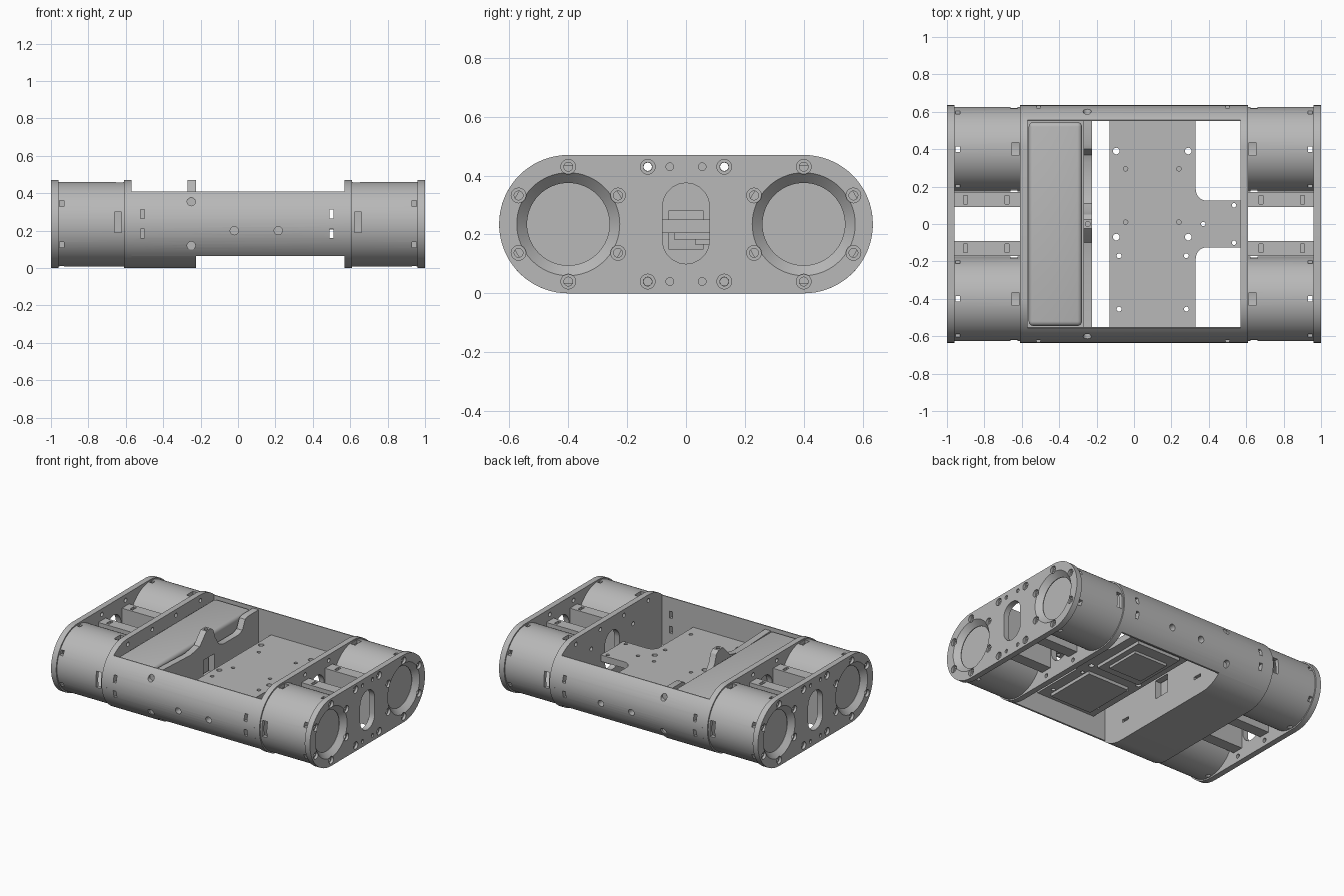
import bpy, bmesh, math
from mathutils import Vector

cube = bpy.data.objects.get("Cube")
if cube:
    bpy.data.objects.remove(cube, do_unlink=True)

GREY = (0.48, 0.48, 0.48, 1)
mat = bpy.data.materials.new("plain grey")
mat.use_nodes = True
mat.diffuse_color = GREY
bsdf = mat.node_tree.nodes["Principled BSDF"]
bsdf.inputs["Base Color"].default_value = GREY
bsdf.inputs["Roughness"].default_value = 0.6

R = 0.235      # radius of the rounded ends, also the height of their centre
CY = 0.4       # distance of the rounded ends' centres from the middle
parts = []


# ---- helpers ----
def to_axis(axis, u, v, w):
    return {"x": Vector((w, u, v)), "y": Vector((u, w, v)), "z": Vector((u, v, w))}[axis]


def prism(bm, axis, pts, a, b, end_pts=None):
    """Extrude a 2D outline along an axis, optionally to a different end outline."""
    low = [bm.verts.new(to_axis(axis, u, v, a)) for u, v in pts]
    high = [bm.verts.new(to_axis(axis, u, v, b)) for u, v in end_pts or pts]
    faces = [bm.faces.new(low), bm.faces.new(high)]
    n = len(pts)
    for i in range(n):
        j = (i + 1) % n
        faces.append(bm.faces.new((low[i], low[j], high[j], high[i])))
    bmesh.ops.recalc_face_normals(bm, faces=faces)


def circle(u, v, r, n=24):
    return [(u + r * math.cos(2 * math.pi * i / n), v + r * math.sin(2 * math.pi * i / n))
            for i in range(n)]


def rect(u0, u1, v0, v1):
    return [(u0, v0), (u1, v0), (u1, v1), (u0, v1)]


def side_arc(z0, z1, n=20):
    """Points up the curved outer side between two heights."""
    a0, a1 = (math.asin(max(-1, min(1, (z - R) / R))) for z in (z0, z1))
    return [(CY + R * math.cos(a0 + (a1 - a0) * i / n),
             R + R * math.sin(a0 + (a1 - a0) * i / n)) for i in range(n + 1)]


def two_sided(half):
    return half + [(-y, z) for y, z in reversed(half)]


def window(w, z0, z1, n=10):
    """Upright opening with round ends."""
    top = [(w * math.cos(math.pi * i / n), z1 - w + w * math.sin(math.pi * i / n))
           for i in range(n + 1)]
    return top + [(-y, z0 + z1 - z) for y, z in top]


def make(name, bm):
    mesh = bpy.data.meshes.new(name)
    bm.to_mesh(mesh)
    bm.free()
    mesh.materials.append(mat)
    obj = bpy.data.objects.new(name, mesh)
    bpy.context.collection.objects.link(obj)
    parts.append(obj)
    return obj


def apply_mod(obj, mod):
    with bpy.context.temp_override(object=obj, active_object=obj, selected_objects=[obj]):
        bpy.ops.object.modifier_apply(modifier=mod.name)


def cut(obj, bm):
    cutter = make("cutter", bm)
    parts.remove(cutter)
    cutter.hide_render = True
    mod = obj.modifiers.new("cut", "BOOLEAN")
    mod.operation, mod.solver, mod.object = "DIFFERENCE", "EXACT", cutter
    mod.use_self = True
    apply_mod(obj, mod)
    bpy.data.objects.remove(cutter, do_unlink=True)


def single(name, axis, pts, a, b):
    bm = bmesh.new()
    prism(bm, axis, pts, a, b)
    return make(name, bm)


STADIUM = two_sided(side_arc(0, 2 * R, 36))
RING = [(s * CY + 0.195 * math.cos(math.radians(a)), R + 0.195 * math.sin(math.radians(a)))
        for s in (-1, 1) for a in range(30, 360, 60)]
EXTRA = [(s * 0.13, z) for s in (-1, 1) for z in (0.04, 0.43)]

# ---- both ends: plates, drums and beams ----
for s, side in ((1, "left"), (-1, "right")):
    # outer end plate with two large chamfered holes and countersunk screws
    plate = single(side + "_end_plate", "x", STADIUM, s * 0.96, s)
    bm = bmesh.new()
    prism(bm, "x", window(0.08, 0.1, 0.375), s * 0.9, s * 1.1)
    for c in (-CY, CY):
        prism(bm, "x", circle(c, R, 0.14, 64), s * 0.9, s * 1.1)
        prism(bm, "x", circle(c, R, 0.14, 64), s * 0.965, s * 1.001, circle(c, R, 0.176, 64))
    for y, z in RING + EXTRA:
        prism(bm, "x", circle(y, z, 0.025), s * 0.982, s * 1.1)
        prism(bm, "x", circle(y, z, 0.015), s * 0.9, s * 0.99)
    for y in (-0.055, 0.055):
        for z in (0.04, 0.43):
            prism(bm, "x", circle(y, z, 0.013), s * 0.99, s * 1.1)
    cut(plate, bm)

    # inner bulkhead
    bulk = single(side + "_bulkhead", "x", STADIUM, s * 0.57, s * 0.61)
    bm = bmesh.new()
    prism(bm, "x", window(0.08, 0.1, 0.375), s * 0.5, s * 0.7)
    for y, z in EXTRA + RING:
        prism(bm, "x", circle(y, z, 0.014), s * 0.5, s * 0.7)
    cut(bulk, bm)

    for c, end in ((-CY, "front"), (CY, "back")):
        # hollow drum with slots
        drum = single(f"{side}_{end}_drum", "x", circle(c, R, 0.226, 72), s * 0.61, s * 0.96)
        bm = bmesh.new()
        prism(bm, "x", circle(c, R, 0.2, 72), s * 0.5, s * 1.1)
        cut(drum, bm)
        bm = bmesh.new()
        prism(bm, "y", rect(s * 0.622, s * 0.66, 0.19, 0.3), c - 0.3, c + 0.3)
        prism(bm, "z", rect(s * 0.615, s * 0.652, c - 0.035, c + 0.035), 0.4, 0.5)
        for z in (0.125, 0.345):
            prism(bm, "y", rect(s * 0.93, s * 0.955, z - 0.015, z + 0.015), c - 0.3, c + 0.3)
        prism(bm, "z", rect(s * 0.93, s * 0.955, c - 0.015, c + 0.015), -0.1, 0.5)
        cut(drum, bm)
        # recessed disc behind the large hole
        single(f"{side}_{end}_disc", "x", circle(c, R, 0.201, 64), s * 0.9, s * 0.93)
        # beam joining bulkhead and end plate
        y0, y1 = sorted((math.copysign(0.09, c), math.copysign(0.17, c)))
        beam = single(f"{side}_{end}_beam", "x", rect(y0, y1, 0.08, 0.39), s * 0.61, s * 0.96)
        bm = bmesh.new()
        for x in (0.68, 0.9):
            prism(bm, "z", rect(s * (x - 0.011), s * (x + 0.011), y0 + 0.018, y1 - 0.018), 0.34, 0.5)
        cut(beam, bm)

# ---- curved side walls ----
bm = bmesh.new()
wall = side_arc(0.065, 0.41) + [(0.55, 0.41), (0.55, 0.065)]
prism(bm, "x", wall, -0.57, 0.57)
prism(bm, "x", [(-y, z) for y, z in wall], -0.57, 0.57)
walls = make("side_walls", bm)
bm = bmesh.new()
for x in (-0.51, 0.5):
    for z in (0.185, 0.29):
        prism(bm, "y", rect(x - 0.011, x + 0.011, z - 0.024, z + 0.024), -1, 1)
for x, z in ((-0.25, 0.355), (-0.25, 0.12), (-0.02, 0.2), (0.215, 0.2)):
    for s in (-1, 1):
        prism(bm, "y", circle(x, z, 0.022), s * 0.585, s * 0.8)
cut(walls, bm)

# ---- tray, long box and bracket on the right half ----
single("tray_floor", "x", two_sided(side_arc(0, 0.065, 10)), -0.57, -0.225)

bm = bmesh.new()
prism(bm, "z", rect(-0.563, -0.278, -0.545, 0.545), 0.065, 0.395)
box = make("long_box", bm)
bev = box.modifiers.new("round", "BEVEL")
bev.width, bev.segments = 0.025, 4
apply_mod(box, bev)

outline = [(-0.55, 0.065), (-0.55, 0.385), (-0.2, 0.37), (-0.1, 0.39), (-0.05, 0.445),
           (-0.025, 0.47), (0.025, 0.47), (0.05, 0.45), (0.07, 0.39), (0.11, 0.33),
           (0.16, 0.31), (0.33, 0.31), (0.37, 0.325), (0.4, 0.39), (0.43, 0.4),
           (0.55, 0.4), (0.55, 0.065)]
bracket = single("bracket", "x", outline, -0.27, -0.225)
bm = bmesh.new()
prism(bm, "x", rect(-0.06, 0.06, 0.15, 0.28), -0.3, -0.2)
for y in (-0.35, 0.35):
    prism(bm, "x", rect(y - 0.03, y + 0.03, 0.12, 0.14), -0.25, -0.2)
prism(bm, "z", circle(-0.247, 0, 0.013), 0.43, 0.5)
cut(bracket, bm)

# ---- floor plate with a tongue, holes and two panels underneath ----
fillet = [(0.39 + 0.06 * math.cos(math.pi * (1 + i / 16)),
           0.185 + 0.06 * math.sin(math.pi * (1 + i / 16))) for i in range(9)]
half = [(-0.13, 0.552), (0.33, 0.552)] + fillet + [(0.57, 0.125)]
floor = single("floor_plate", "z", half + [(x, -y) for x, y in reversed(half)], 0.205, 0.25)
bm = bmesh.new()
holes = [(x, y, 0.018) for x in (-0.095, 0.29) for y in (0.39, -0.07)]
holes += [(x, y, 0.012) for x in (-0.045, 0.24) for y in (0.295, 0.01)]
holes += [(x, y, 0.013) for x in (-0.08, 0.28) for y in (-0.17, -0.455)]
holes += [(0.37, 0, 0.012), (0.535, 0.1, 0.012), (0.535, -0.1, 0.012)]
for x, y, r in holes:
    prism(bm, "z", circle(x, y, r, 16), 0.1, 0.3)
cut(floor, bm)

single("front_under_panel", "z", rect(-0.06, 0.26, -0.5, -0.13), 0.183, 0.205)
single("back_under_panel", "z", rect(-0.07, 0.265, -0.04, 0.36), 0.183, 0.205)
single("back_under_pad", "z", rect(-0.03, 0.225, 0.03, 0.28), 0.165, 0.183)

# ---- shading ----
bpy.ops.object.select_all(action="DESELECT")
for obj in parts:
    obj.select_set(True)
bpy.context.view_layer.objects.active = parts[0]
bpy.ops.object.shade_smooth_by_angle(angle=math.radians(30))
